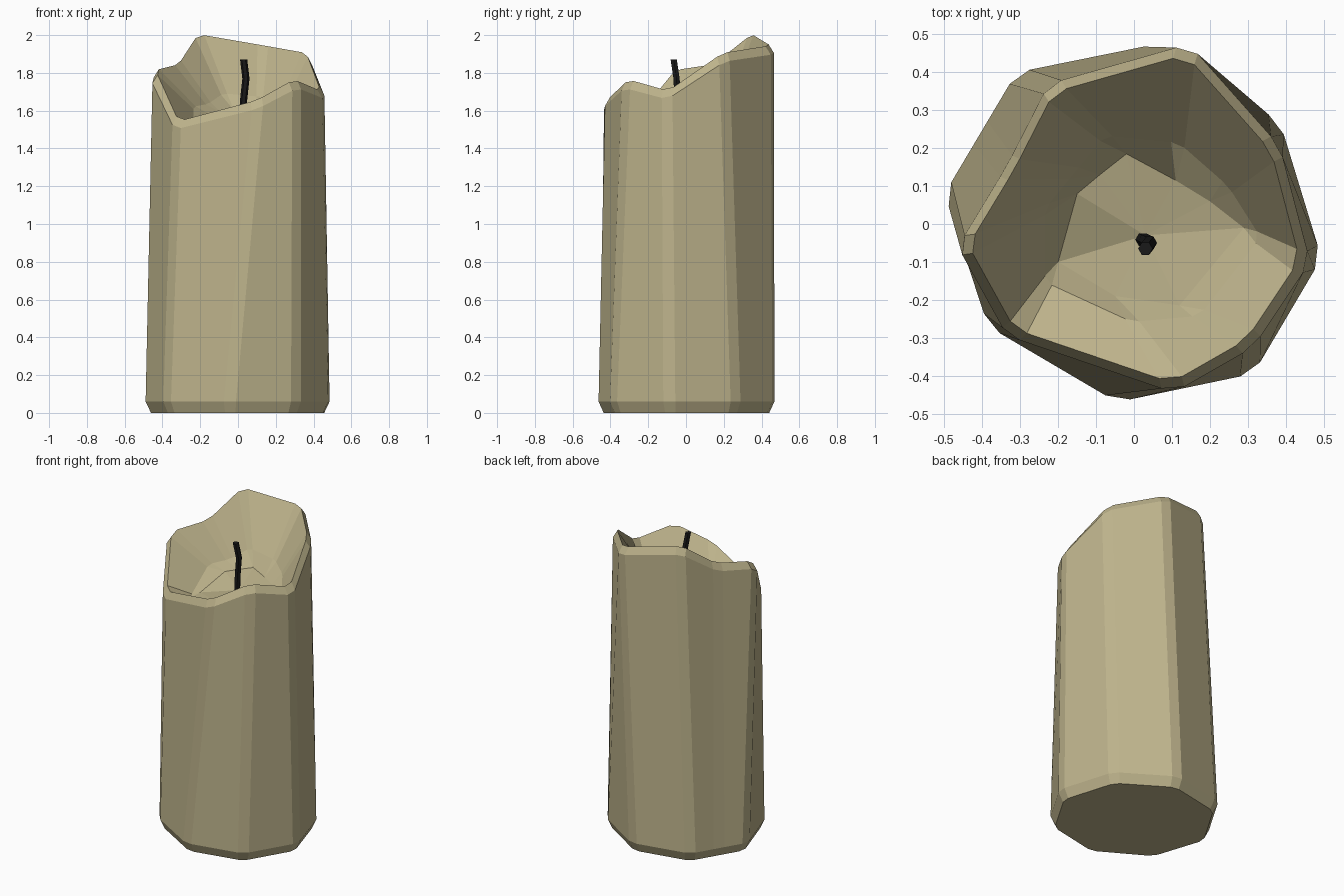
import bpy, bmesh, math
from mathutils import Vector

if "Cube" in bpy.data.objects:
    bpy.data.objects.remove(bpy.data.objects["Cube"], do_unlink=True)


def material(name, rgb):
    mat = bpy.data.materials.new(name)
    mat.use_nodes = True
    colour = (*rgb, 1.0)
    mat.diffuse_color = colour
    mat.node_tree.nodes["Principled BSDF"].inputs["Base Color"].default_value = colour
    return mat


def chamfer(corners, width):
    """Replace every corner with two points, one along each adjoining edge."""
    points = []
    for i, corner in enumerate(corners):
        for other in (corners[i - 1], corners[(i + 1) % len(corners)]):
            points.append(corner + (other - corner).normalized() * width)
    return points


def inset(corners, factor, rise):
    return [Vector((c.x * factor, c.y * factor, c.z + rise)) for c in corners]


def skin(name, rings, mat, end_point=None):
    """Join matching rings into walls; close the first ring and the last one."""
    bm = bmesh.new()
    loops = [[bm.verts.new(p) for p in ring] for ring in rings]
    count = len(loops[0])
    for low, high in zip(loops, loops[1:]):
        for i in range(count):
            j = (i + 1) % count
            bm.faces.new((low[i], low[j], high[j], high[i]))
    bm.faces.new(loops[0][::-1])
    if end_point is None:
        bm.faces.new(loops[-1])
    else:
        tip = bm.verts.new(end_point)
        for i in range(count):
            bm.faces.new((loops[-1][i], loops[-1][(i + 1) % count], tip))
    bmesh.ops.remove_doubles(bm, verts=bm.verts, dist=0.0005)
    bmesh.ops.recalc_face_normals(bm, faces=bm.faces)
    mesh = bpy.data.meshes.new(name)
    bm.to_mesh(mesh)
    bm.free()
    mesh.materials.append(mat)
    obj = bpy.data.objects.new(name, mesh)
    bpy.context.collection.objects.link(obj)
    return obj


wax = material("beige wax", (0.51, 0.45, 0.26))
char = material("charred black", (0.01, 0.01, 0.01))

# Corners run anticlockwise from the left side: foot, broken top edge, pool floor
foot = [Vector((x, y, 0.06)) for x, y in (
    (0.495, -0.09), (0.385, 0.27), (0.06, 0.475), (-0.31, 0.4), (-0.405, 0.24),
    (-0.5, 0.08), (-0.385, -0.27), (-0.045, -0.47), (0.315, -0.395))]
wall_top = [Vector(p) for p in (
    (0.465, -0.1, 1.66), (0.385, 0.205, 1.86), (0.145, 0.475, 1.9),
    (-0.225, 0.37, 1.96), (-0.335, 0.155, 1.8), (-0.465, -0.06, 1.77),
    (-0.335, -0.295, 1.5), (0.105, -0.445, 1.61), (0.315, -0.325, 1.72))]
floor = [Vector(p) for p in (
    (0.29, -0.01, 1.6), (0.2, 0.06, 1.6), (0.11, 0.115, 1.6),
    (-0.02, 0.185, 1.6), (-0.09, 0.13, 1.59), (-0.15, 0.08, 1.58),
    (-0.2, -0.1, 1.5), (-0.05, -0.19, 1.53), (0.12, -0.215, 1.57))]

# Candle body: bevelled foot, tall wall, bevelled rim, dished hollow
crest = inset(wall_top, 0.94, 0.045)
slope = [f.lerp(c, 0.3) - Vector((0, 0, 0.03)) for f, c in zip(floor, crest)]
skin("candle_body", [
    chamfer(inset(foot, 0.94, -0.06), 0.03),
    chamfer(foot, 0.035),
    chamfer(wall_top, 0.035),
    chamfer(crest, 0.035),
    chamfer(slope, 0.02),
    chamfer(floor, 0),
], wax, end_point=(0.03, -0.03, 1.55))

# Wick: a thin, slightly bent six-sided stem
path = [(0.02, -0.04, 1.5), (0.03, -0.045, 1.66), (0.042, -0.05, 1.77), (0.03, -0.065, 1.87)]
sides = 6
skin("wick", [
    [Vector(p) + Vector((math.cos(a), math.sin(a), 0)) * 0.019
     for a in (math.tau * k / sides for k in range(sides))]
    for p in path], char)
